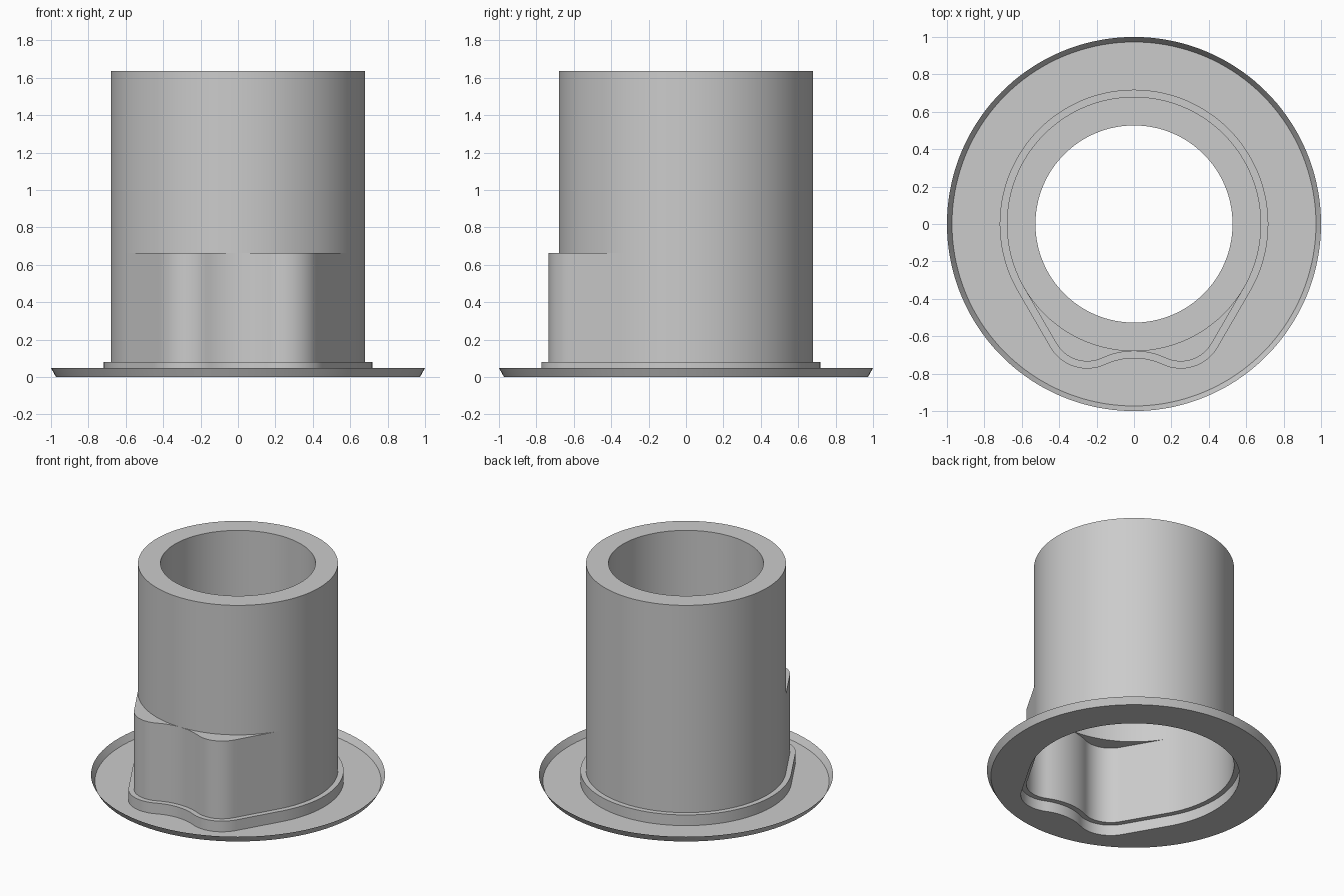
import bpy
import bmesh
from math import sin, cos, atan2, radians, hypot

cube = bpy.data.objects.get("Cube")
if cube:
    bpy.data.objects.remove(cube, do_unlink=True)

grey = bpy.data.materials.new("light_grey")
grey.use_nodes = True
colour = (0.6, 0.6, 0.6, 1)
grey.diffuse_color = colour
grey.node_tree.nodes["Principled BSDF"].inputs["Base Color"].default_value = colour

PIPE, BORE = 0.68, 0.527
LOBE, LOBE_X, LOBE_Y = 0.19, 0.25, -0.545
DIP, DIP_Y = 0.405, -1.085
STEP = 0.038


def arc(cx, cy, r, start, end, n):
    """Points along an arc, leaving out the last one."""
    angles = [radians(start + (end - start) * i / n) for i in range(n)]
    return [(cx + r * cos(a), cy + r * sin(a)) for a in angles]


def line(p, q, n):
    return [(p[0] + (q[0] - p[0]) * i / n, p[1] + (q[1] - p[1]) * i / n) for i in range(n)]


def outline(off):
    """Round back, straight cheeks and two front lobes with a dip between."""
    bend = 65.2  # angle where each lobe meets the dip
    r, lobe = PIPE + off, LOBE + off
    back = arc(0, 0, r, -30, 210, 96)
    left_lobe = arc(-LOBE_X, LOBE_Y, lobe, 210, 360 - bend, 16)
    dip = arc(0, DIP_Y, DIP - off, 180 - bend, bend, 16)
    right_lobe = arc(LOBE_X, LOBE_Y, lobe, 180 + bend, 330, 16)
    end = arc(LOBE_X, LOBE_Y, lobe, 330, 360, 1)[0]
    start_left = arc(0, 0, r, 210, 360, 1)[0]
    return (back + line(start_left, left_lobe[0], 12) + left_lobe + dip
            + right_lobe + line(end, back[0], 12))


inner, outer = outline(0), outline(STEP)


def circle(r):
    """Circle whose points line up radially with the lobed outline."""
    return [(r * x / hypot(x, y), r * y / hypot(x, y)) for x, y in inner]


def skin(name, rows):
    """Thin sheet through a stack of closed loops."""
    bm = bmesh.new()
    loops = [[bm.verts.new((x, y, z)) for x, y in pts] for pts, z in rows]
    for a, b in zip(loops, loops[1:]):
        for i in range(len(a)):
            j = (i + 1) % len(a)
            bm.faces.new((a[i], a[j], b[j], b[i]))
    bmesh.ops.remove_doubles(bm, verts=bm.verts, dist=0.0002)
    mesh = bpy.data.meshes.new(name)
    bm.to_mesh(mesh)
    bm.free()
    mesh.materials.append(grey)
    obj = bpy.data.objects.new(name, mesh)
    bpy.context.collection.objects.link(obj)
    bpy.ops.object.select_all(action='DESELECT')
    obj.select_set(True)
    bpy.context.view_layer.objects.active = obj
    bpy.ops.object.shade_smooth_by_angle(angle=radians(30))


# Shallow dish with a flared lip, open under the sleeve
skin("flange", [(circle(1.0), 0.048), (circle(0.973), 0), (outer, 0)])
# Raised step around the foot of the sleeve
skin("foot_step", [(outer, 0), (outer, 0.08), (inner, 0.08)])
# Lobed lower sleeve with its ledge
skin("lower_sleeve", [(inner, 0.08), (inner, 0.663), (circle(PIPE), 0.663)])
# Round upper sleeve, folded over the top and down the bore
skin("upper_sleeve", [(circle(PIPE), 0.663), (circle(PIPE), 1.635),
                      (circle(BORE), 1.635), (circle(BORE), 0.9)])
